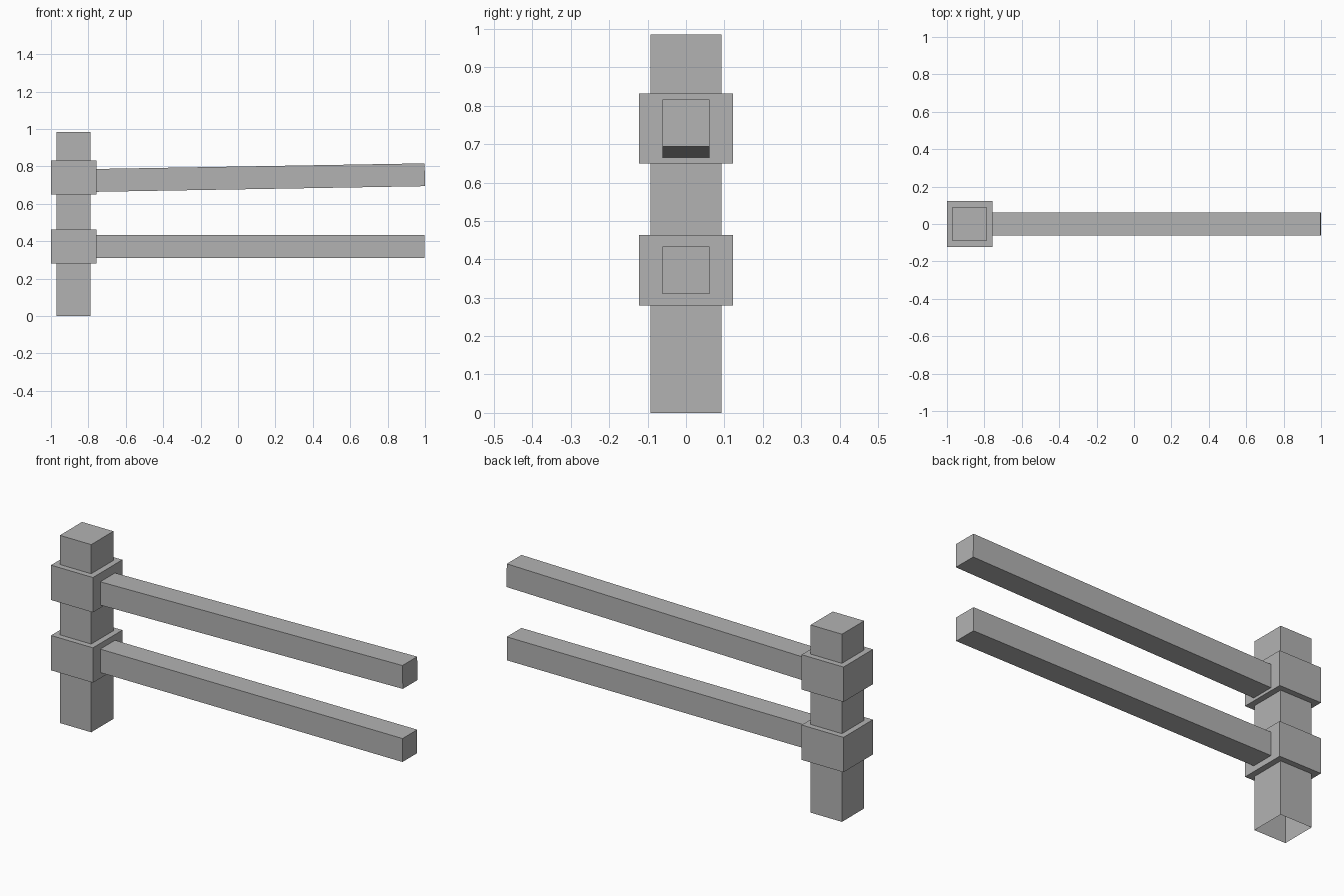
import bpy, bmesh
from math import radians
from mathutils import Matrix, Vector

cube = bpy.data.objects.get("Cube")
if cube:
    bpy.data.objects.remove(cube, do_unlink=True)

grey = bpy.data.materials.new("grey")
grey.use_nodes = True
colour = (0.45, 0.45, 0.45, 1)
grey.diffuse_color = colour
grey.node_tree.nodes["Principled BSDF"].inputs["Base Color"].default_value = colour


def box(name, low, high, tilt=0, open_bottom=False):
    """Box between two corners, tilted about y around its centre."""
    low, high = Vector(low), Vector(high)
    bm = bmesh.new()
    bmesh.ops.create_cube(bm, size=1, matrix=Matrix.Diagonal((*(high - low), 1)))
    if open_bottom:
        under = [f for f in bm.faces if f.normal.z < -0.5]
        bmesh.ops.delete(bm, geom=under, context="FACES_ONLY")
    mesh = bpy.data.meshes.new(name)
    bm.to_mesh(mesh)
    bm.free()
    mesh.materials.append(grey)
    obj = bpy.data.objects.new(name, mesh)
    obj.location = (low + high) / 2
    obj.rotation_euler.y = radians(-tilt)
    bpy.context.collection.objects.link(obj)


# Hollow-bottomed upright
box("post", (-0.97, -0.092, 0), (-0.788, 0.092, 0.985), open_bottom=True)

# Collars around the post
for name, z in (("lower_collar", 0.28), ("upper_collar", 0.649)):
    box(name, (-1, -0.122, z), (-0.757, 0.122, z + 0.183))

# Rails, the upper one rising slightly towards its free end
box("lower_rail", (-0.78, -0.061, 0.31), (0.998, 0.061, 0.433))
box("upper_rail", (-0.78, -0.061, 0.679), (0.999, 0.061, 0.801), tilt=0.98)
